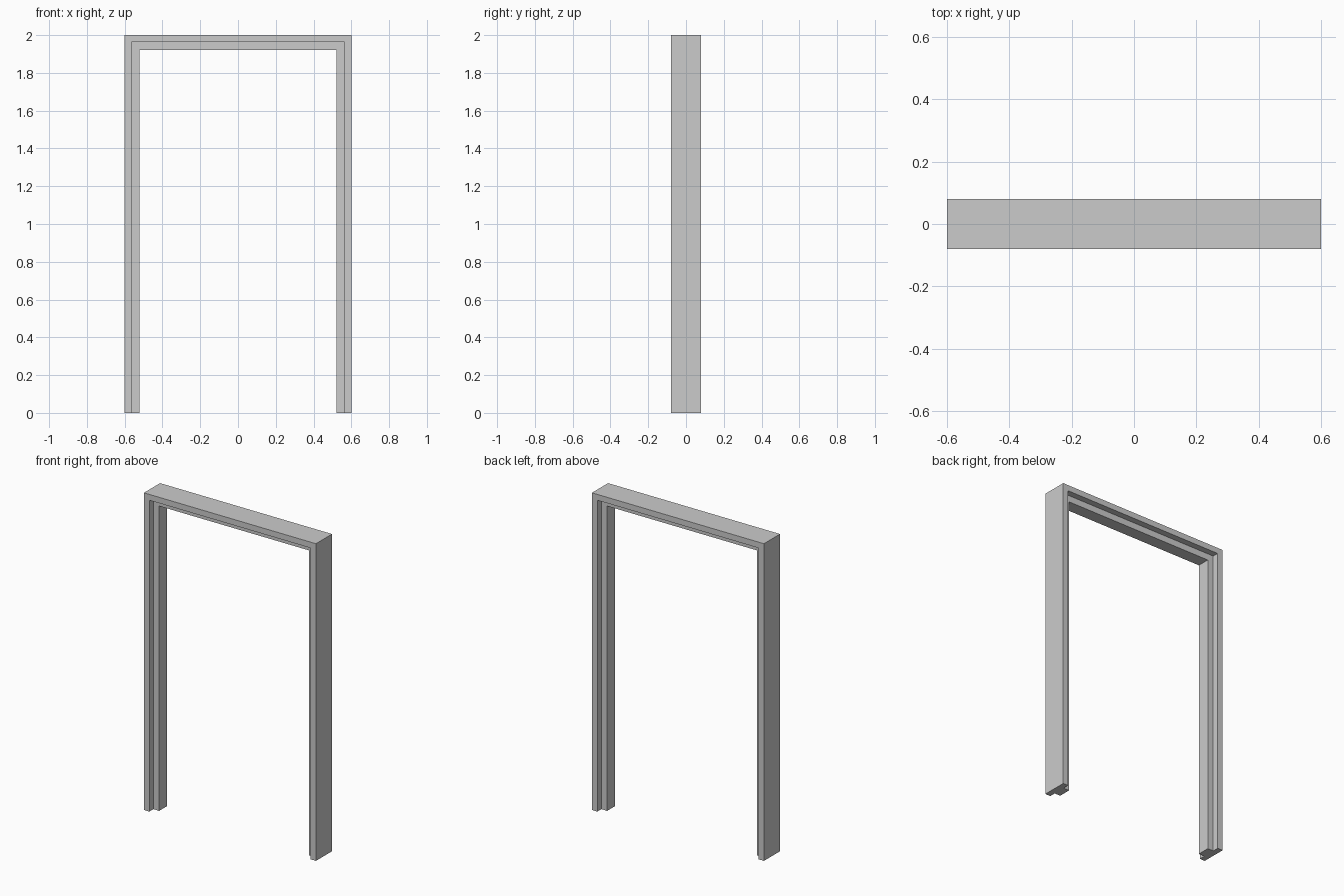
import bpy
import bmesh

if "Cube" in bpy.data.objects:
    bpy.data.objects.remove(bpy.data.objects["Cube"])

HALF_W, HEIGHT, HALF_D = 0.6, 2.0, 0.08
BOARD, INNER, STOP_D = 0.037, 0.078, 0.04

# T-shaped jamb section: (inset from outer edge, depth y)
profile = [(0, -HALF_D), (BOARD, -HALF_D), (BOARD, -STOP_D), (INNER, -STOP_D),
           (INNER, STOP_D), (BOARD, STOP_D), (BOARD, HALF_D), (0, HALF_D)]

bm = bmesh.new()


def section(side, top):
    """One copy of the profile at a foot or a mitred top corner."""
    return [bm.verts.new((side * (HALF_W - inset), y, HEIGHT - inset if top else 0))
            for inset, y in profile]


# Sweep up the left jamb, across the head and down the right jamb
rings = [section(-1, False), section(-1, True), section(1, True), section(1, False)]
n = len(profile)
for a, b in zip(rings, rings[1:]):
    for i in range(n):
        j = (i + 1) % n
        bm.faces.new((a[i], a[j], b[j], b[i]))

# Foot caps
bm.faces.new(rings[0])
bm.faces.new(rings[-1])
bmesh.ops.recalc_face_normals(bm, faces=bm.faces)

mesh = bpy.data.meshes.new("door_frame")
bm.to_mesh(mesh)
bm.free()
bpy.context.collection.objects.link(bpy.data.objects.new("door_frame", mesh))
